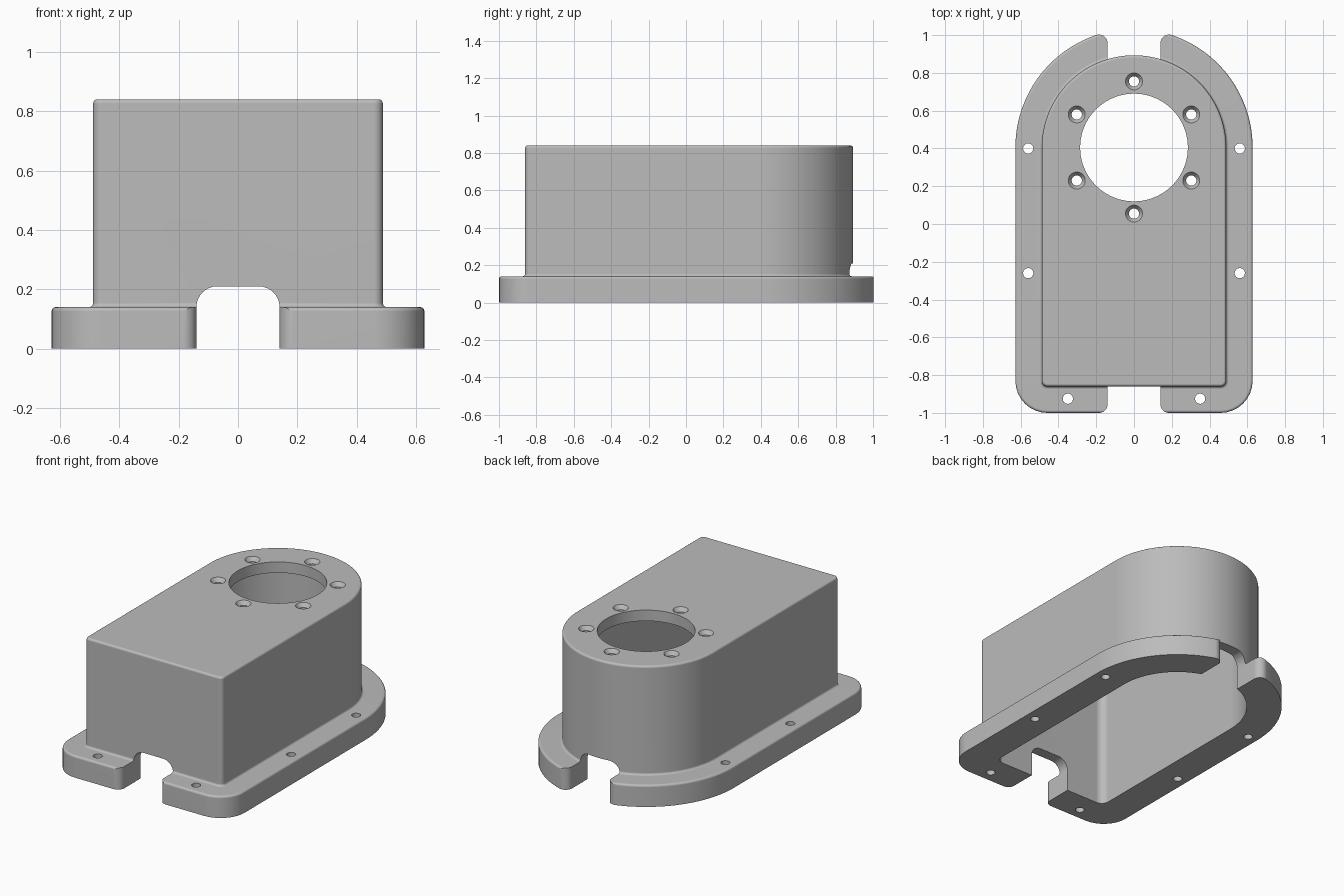
import bpy, bmesh
from math import pi, sin, cos, atan2, sqrt, radians

cube = bpy.data.objects.get("Cube")
if cube:
    bpy.data.objects.remove(cube, do_unlink=True)

HALF, FRONT, CENTRE = 0.488, -0.86, 0.405   # body half width, front face, arc centre
FLANGE, WALL = 0.14, 0.07                   # flange overhang, wall thickness
FLANGE_TOP, TOP, SLOT = 0.14, 0.84, 0.14

grey = bpy.data.materials.new("light_grey")
grey.use_nodes = True
grey.diffuse_color = (0.5, 0.5, 0.5, 1)
grey.node_tree.nodes["Principled BSDF"].inputs["Base Color"].default_value = (0.5, 0.5, 0.5, 1)


def arc(cx, cy, r, start, end, n):
    steps = [radians(start + (end - start) * i / n) for i in range(n + 1)]
    return [(cx + r * cos(a), cy + r * sin(a)) for a in steps]


def outline(offset, min_corner=0.0):
    """Round-backed plan of the body, grown by an offset."""
    w, f = HALF + offset, FRONT - offset
    r = max(0.03 + offset, min_corner)
    return (arc(0, CENTRE, w, 0, 180, 64)
            + arc(-w + r, f + r, r, 180, 270, 8)
            + arc(w - r, f + r, r, 270, 360, 8))


def loft(name, rings):
    """Skin a stack of equal rings and cap both ends."""
    bm = bmesh.new()
    loops = [[bm.verts.new(p) for p in ring] for ring in rings]
    for a, b in zip(loops, loops[1:]):
        for i in range(len(a)):
            j = (i + 1) % len(a)
            bm.faces.new((a[i], a[j], b[j], b[i]))
    bm.faces.new(loops[0])
    bm.faces.new(loops[-1])
    bmesh.ops.recalc_face_normals(bm, faces=bm.faces)
    mesh = bpy.data.meshes.new(name)
    bm.to_mesh(mesh)
    bm.free()
    mesh.materials.append(grey)
    ob = bpy.data.objects.new(name, mesh)
    bpy.context.collection.objects.link(ob)
    return ob


def flat(points, z):
    return [(x, y, z) for x, y in points]


def prism(name, points, z0, z1):
    return loft(name, [flat(points, z0), flat(points, z1)])


def turned(name, x, y, profile, n=32):
    """Vertical round cutter from (radius, z) pairs."""
    return loft(name, [flat(arc(x, y, r, 0, 360 - 360 / n, n - 1), z) for r, z in profile])


# Outer shell: flange, root fillet, body and rounded top edge in one skin
e = 0.014
section = [(FLANGE, 0)]
section += arc(FLANGE - e, FLANGE_TOP - e, e, 0, 90, 4)
section += arc(e, FLANGE_TOP + e, e, 270, 180, 4)
section += arc(-e, TOP - e, e, 0, 90, 4)
housing = loft("motor_housing", [flat(outline(d), z) for d, z in section])

# Hollow inside, open at the bottom
cutters = [prism("cavity", outline(-WALL, 0.05), -0.1, TOP - WALL)]

# Arched cable slot through front and back
r = 0.07
arch = ([(SLOT, -0.1)] + arc(SLOT - r, 0.21 - r, r, 0, 90, 8)
        + arc(r - SLOT, 0.21 - r, r, 90, 180, 8) + [(-SLOT, -0.1)])
cutters.append(loft("cable_slot", [[(x, y, z) for x, z in arch] for y in (-1.2, 1.2)]))

# Rounded flange ends beside the slot
r = 0.045
cx = SLOT + r
back_y = CENTRE + sqrt((HALF + FLANGE - r) ** 2 - cx ** 2)
front_y = FRONT - FLANGE + r
back_angle = atan2(back_y - CENTRE, cx) * 180 / pi
for side in (1, -1):
    for y, end, out in ((front_y, 270, -1.2), (back_y, back_angle, 1.2)):
        pts = arc(cx, y, r, 180, end, 10)
        pts += [(pts[-1][0], out), (0.05, out), (0.05, y)]
        cutters.append(prism("flange_end", [(side * px, py) for px, py in pts], -0.1, 0.2))

# Large opening and its ring of countersunk screw holes
cutters.append(turned("opening", 0, CENTRE, [(0.285, 0.6), (0.285, 1)], 96))
for i in range(6):
    a = radians(30 + 60 * i)
    cutters.append(turned("screw_hole", 0.35 * cos(a), CENTRE + 0.35 * sin(a),
                          [(0.027, 0.6), (0.027, TOP - 0.025), (0.045, TOP), (0.045, 1)]))

# Mounting holes in the flange
for side in (1, -1):
    for x, y in ((0.56, 0.4), (0.56, -0.26), (0.35, -0.925)):
        cutters.append(turned("mount_hole", side * x, y, [(0.027, -0.1), (0.027, 0.3)]))

for cutter in cutters:
    cutter.hide_render = True
    mod = housing.modifiers.new(cutter.name, "BOOLEAN")
    mod.operation, mod.solver, mod.object = "DIFFERENCE", "EXACT", cutter

# Bake the cuts and drop the cutters
graph = bpy.context.evaluated_depsgraph_get()
baked = bpy.data.meshes.new_from_object(housing.evaluated_get(graph))
housing.modifiers.clear()
housing.data = baked
for cutter in cutters:
    bpy.data.objects.remove(cutter, do_unlink=True)

# Smooth curves, keep edges crisp
bpy.ops.object.select_all(action="DESELECT")
housing.select_set(True)
bpy.context.view_layer.objects.active = housing
bpy.ops.object.shade_smooth_by_angle(angle=radians(30))
normals = housing.modifiers.new("flat_face_normals", "WEIGHTED_NORMAL")
normals.keep_sharp = True
